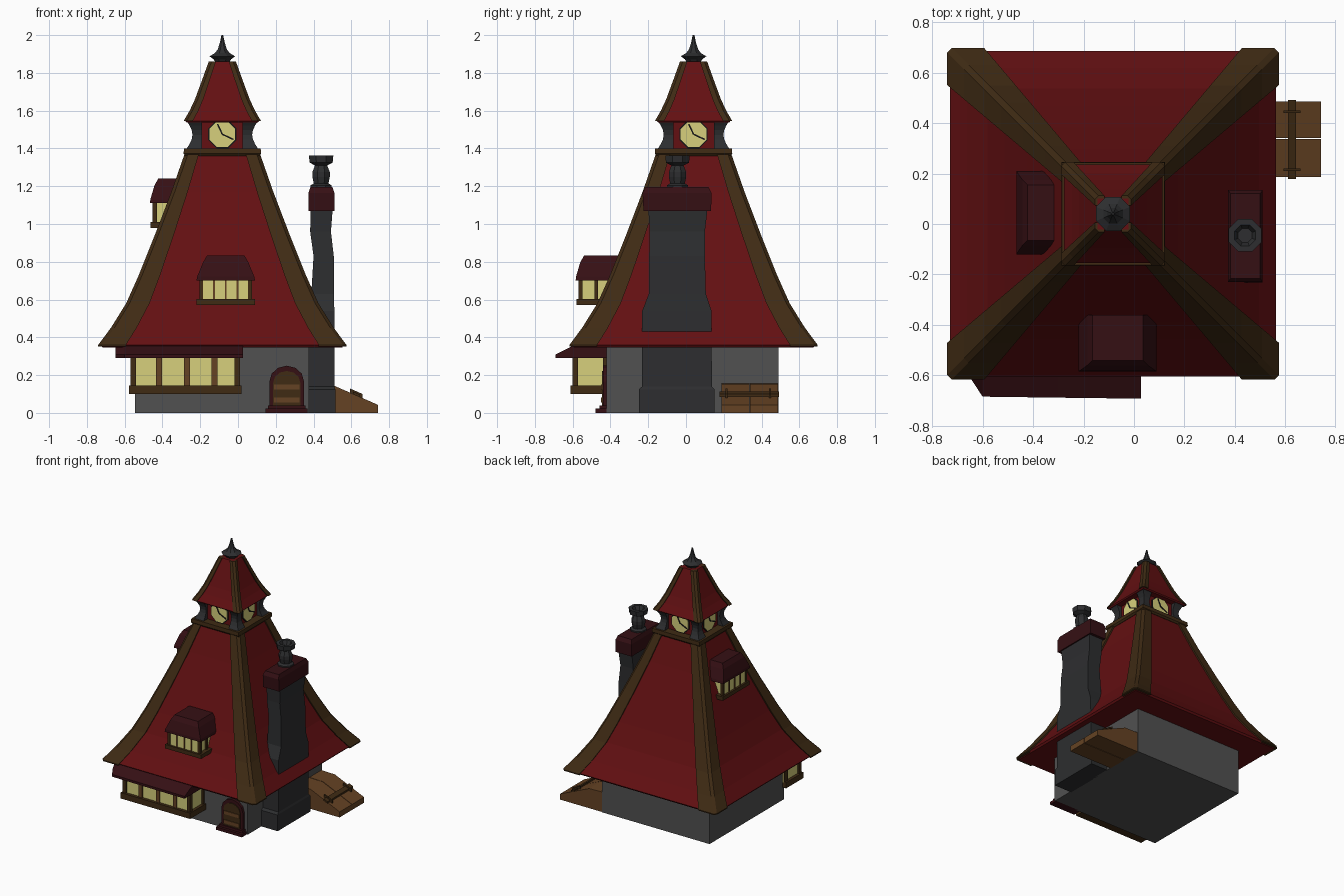
import bpy, bmesh, math
from mathutils import Matrix, Vector

if "Cube" in bpy.data.objects:
    bpy.data.objects.remove(bpy.data.objects["Cube"])

CX, CY = -0.083, 0.04          # tower axis


def material(name, r, g, b):
    m = bpy.data.materials.new(name)
    m.diffuse_color = (r, g, b, 1)
    m.use_nodes = True
    m.node_tree.nodes["Principled BSDF"].inputs["Base Color"].default_value = m.diffuse_color
    return m


WALL = material("wall grey", 0.082, 0.082, 0.082)
STONE = material("dark stone", 0.026, 0.027, 0.029)
RED = material("roof red", 0.125, 0.005, 0.006)
MAROON = material("maroon", 0.036, 0.005, 0.007)
BEAM = material("beam brown", 0.05, 0.024, 0.007)
WOOD = material("light wood", 0.13, 0.055, 0.017)
GLASS = material("pale yellow", 0.68, 0.63, 0.2)
BLACK = material("black", 0.008, 0.008, 0.008)


def loft(name, rings, mat, xf=None):
    """Skin a stack of equal-sized rings and cap both ends."""
    bm = bmesh.new()
    vs = [[bm.verts.new(p) for p in r] for r in rings]
    n = len(vs[0])
    for a, b in zip(vs, vs[1:]):
        for i in range(n):
            j = (i + 1) % n
            bm.faces.new((a[i], a[j], b[j], b[i]))
    bm.faces.new(vs[0][::-1])
    bm.faces.new(vs[-1])
    if xf:
        bm.transform(xf)
    bmesh.ops.recalc_face_normals(bm, faces=bm.faces)
    me = bpy.data.meshes.new(name)
    bm.to_mesh(me)
    bm.free()
    me.materials.append(mat)
    ob = bpy.data.objects.new(name, me)
    bpy.context.collection.objects.link(ob)
    return ob


def rect(x0, x1, y0, y1, z):
    return [(x0, y0, z), (x1, y0, z), (x1, y1, z), (x0, y1, z)]


def box(name, x0, x1, y0, y1, z0, z1, mat, xf=None):
    return loft(name, [rect(x0, x1, y0, y1, z0), rect(x0, x1, y0, y1, z1)], mat, xf)


def square_stack(name, levels, mat):
    return loft(name, [rect(CX - h, CX + h, CY - h, CY + h, z) for z, h in levels], mat)


def lathe(name, cx, cy, prof, mat, n=8):
    rings = [[(cx + r * math.cos((i + .5) * math.tau / n), cy + r * math.sin((i + .5) * math.tau / n), z)
              for i in range(n)] for z, r in prof]
    return loft(name, rings, mat)


def extrude_y(name, pts, y0, y1, mat, xf=None):
    return loft(name, [[(x, y, z) for x, z in pts] for y in (y0, y1)], mat, xf)


def turn(i):
    return Matrix.Translation((CX, CY, 0)) @ Matrix.Rotation(i * math.pi / 2, 4, 'Z')


def corner_beams(name, levels, p):
    """Chamfered beams hugging the four hip lines; levels are z, half width, beam width."""
    for i in range(4):
        rings = [[(h - w, h - .03, z), (h - w, h + p, z), (h - p * .5, h + p, z), (h + p, h - p * .5, z),
                  (h + p, h - w, z), (h - .03, h - w, z)] for z, h, w in levels]
        loft(f"{name}_{i}", rings, BEAM, turn(i))


# House body and main roof
box("house_body", -.545, .375, -.42, .49, 0, .38, WALL)
main = [(.36, .645), (.45, .578), (.58, .497), (.73, .43), (.95, .342), (1.17, .258), (1.37, .188)]
square_stack("main_roof", [(.347, .635)] + main, RED)
corner_beams("main_roof_beam", [(.352, .645, .135)] + [(z, h, .05 + .135 * (h - .1) * 1.15) for z, h in main], .012)

# Belfry: band, core, concave corner posts
square_stack("belfry_band", [(1.36, .195), (1.372, .205), (1.40, .203), (1.40, .15)], BEAM)
square_stack("belfry_core", [(1.39, .142), (1.56, .142)], RED)
for i in range(4):
    rings = []
    for k in range(7):
        t = k / 6
        h = .188 - .03 * math.sin(math.pi * t)
        rings.append(rect(.107, h, .107, h, 1.40 + .145 * t))
    loft(f"belfry_post_{i}", rings, STONE, turn(i))


# Clocks on four sides
def octagon(r, z):
    return [(r * math.cos((k + .5) * math.pi / 4), z + r * math.sin((k + .5) * math.pi / 4)) for k in range(8)]


def clock_hand(name, length, angle, xf):
    d, s = Vector((math.cos(angle), math.sin(angle))), Vector((-math.sin(angle), math.cos(angle))) * .004
    c = Vector((0, 1.475))
    pts = [c + s, c - s, c + d * length - s, c + d * length + s]
    extrude_y(name, [tuple(q) for q in pts], -.156, -.150, BLACK, xf)


for i in range(4):
    extrude_y(f"clock_rim_{i}", octagon(.081, 1.475), -.148, -.14, BLACK, turn(i))
    extrude_y(f"clock_face_{i}", octagon(.074, 1.475), -.152, -.144, GLASS, turn(i))
    clock_hand(f"minute_hand_{i}", .065, math.radians(-25), turn(i))
    clock_hand(f"hour_hand_{i}", .06, math.radians(115), turn(i))

# Spire roof and finial
spire = [(1.545, .195), (1.60, .163), (1.66, .135), (1.76, .098), (1.86, .062)]
square_stack("spire_roof", [(1.537, .188)] + spire, RED)
corner_beams("spire_beam", [(z, h, .028 + .08 * (h - .06)) for z, h in spire], .01)
lathe("finial", CX, CY, [(1.85, .035), (1.872, .05), (1.888, .073), (1.905, .042), (1.925, .026),
                         (1.96, .014), (2.0, .005)], STONE)

# Chimney with base, cap and pot
chimney = [(0, .365, .515, -.25, .15), (.125, .365, .515, -.25, .15), (.14, .375, .51, -.232, .137),
           (.54, .375, .51, -.232, .135), (.63, .388, .508, -.197, .105), (.83, .40, .507, -.195, .10),
           (.96, .382, .492, -.192, .10), (1.09, .385, .502, -.2, .115)]
loft("chimney_stack", [rect(*c[1:], c[0]) for c in chimney], STONE)
cap = [(1.07, .373, .510, -.225, .133), (1.165, .373, .51, -.23, .135), (1.195, .383, .5, -.215, .12)]
loft("chimney_cap", [rect(*c[1:], c[0]) for c in cap], MAROON)
lathe("chimney_pot", .44, -.045, [(1.165, .06), (1.205, .06), (1.215, .042), (1.25, .05), (1.275, .05), (1.31, .035),
                                  (1.325, .066), (1.362, .07), (1.362, .045), (1.33, .03)], STONE)


# Dormers (built facing -y, front plane at y = 0)
def dormer(name, half, depth, xf):
    g = half - .03
    box(name + "_sill", -half, half, 0, depth, 0, .03, BEAM, xf)
    box(name + "_glass", -g + .004, g - .004, .016, depth, .03, .14, GLASS, xf)
    for s in (-1, 1):
        box(f"{name}_post_{s}", s * (g - .006), s * (g + .014), .01, .032, .03, .14, BEAM, xf)
        box(f"{name}_rear_post_{s}", s * (g - .006), s * (g + .01), .095, .115, .03, .14, BEAM, xf)
    for k in (-1, 0, 1):
        x = k * g / 2
        box(f"{name}_mullion_{k}", x - .005, x + .005, .01, .02, .03, .14, WOOD, xf)
    loft(name + "_roof", [rect(-half, half, -.004, depth, .13), rect(-half + .004, half - .004, -.002, depth, .15),
                          rect(-half + .035, half - .035, .02, depth, .225),
                          rect(-half + .055, half - .055, .04, depth, .26)], MAROON, xf)


dormer("front_dormer", .155, .22, Matrix.Translation((-.065, -.58, .572)))
dormer("left_dormer", .165, .19, Matrix.Translation((-.462, .045, .98)) @ Matrix.Rotation(-math.pi / 2, 4, 'Z'))

# Bay window
box("bay_sill", -.578, .018, -.612, -.4, .10, .145, BEAM)
box("bay_glass", -.555, -.005, -.588, -.4, .14, .31, GLASS)
box("bay_header", -.572, .012, -.6, -.4, .29, .34, BEAM)
for x in (-.553, -.003):
    box("bay_corner_post", x - .016, x + .013, -.6, -.572, .14, .3, BEAM)
    box("bay_rear_post", x - .012, x + .01, -.44, -.4, .14, .3, BEAM)
for x in (-.418, -.27, -.124):
    box("bay_mullion", x - .015, x + .015, -.598, -.58, .14, .3, WOOD)
awning = []
for x, yf in ((-.648, -.61), (-.6, -.684), (-.3, -.688), (.027, -.692)):
    awning.append([(x, yf, .29), (x, yf, .308), (x, -.57, .37), (x, -.41, .40), (x, -.41, .29)])
loft("bay_awning", awning, MAROON)


# Arched front door
def arch(half, z0, spring, top):
    pts = [(.258 - half, z0), (.258 + half, z0)]
    for k in range(7):
        a = math.pi * k / 6
        pts.append((.258 + half * math.cos(a), spring + (top - spring) * math.sin(a)))
    return pts


extrude_y("door_frame", arch(.092, 0, .165, .25), -.44, -.41, MAROON)
extrude_y("door_panel", arch(.072, .03, .16, .222), -.446, -.438, BEAM)
for z in (.055, .125):
    box("door_strap", .19, .326, -.451, -.445, z, z + .026, WOOD)
box("door_step", .146, .368, -.478, -.41, 0, .022, MAROON)
box("door_upper_step", .158, .358, -.458, -.41, .022, .04, MAROON)

# Cellar hatch: two leaves, crossbar and brackets
side = [(.37, 0), (.74, 0), (.74, .043), (.715, .054), (.49, .152), (.37, .155)]
extrude_y("hatch_leaf_front", side, .187, .336, WOOD)
extrude_y("hatch_leaf_back", side, .34, .486, WOOD)


def on_slope(x, dz):
    return .152 - (x - .49) * .436 + dz


def slope_strip(name, x0, x1, y0, y1, lo, hi, mat):
    extrude_y(name, [(x0, on_slope(x0, lo)), (x1, on_slope(x1, lo)), (x1, on_slope(x1, hi)), (x0, on_slope(x0, hi))],
              y0, y1, mat)


slope_strip("hatch_crossbar", .61, .642, .178, .492, -.002, .013, BEAM)
for y in (.21, .44):
    slope_strip("hatch_bracket", .592, .66, y, y + .01, -.002, .022, BEAM)
